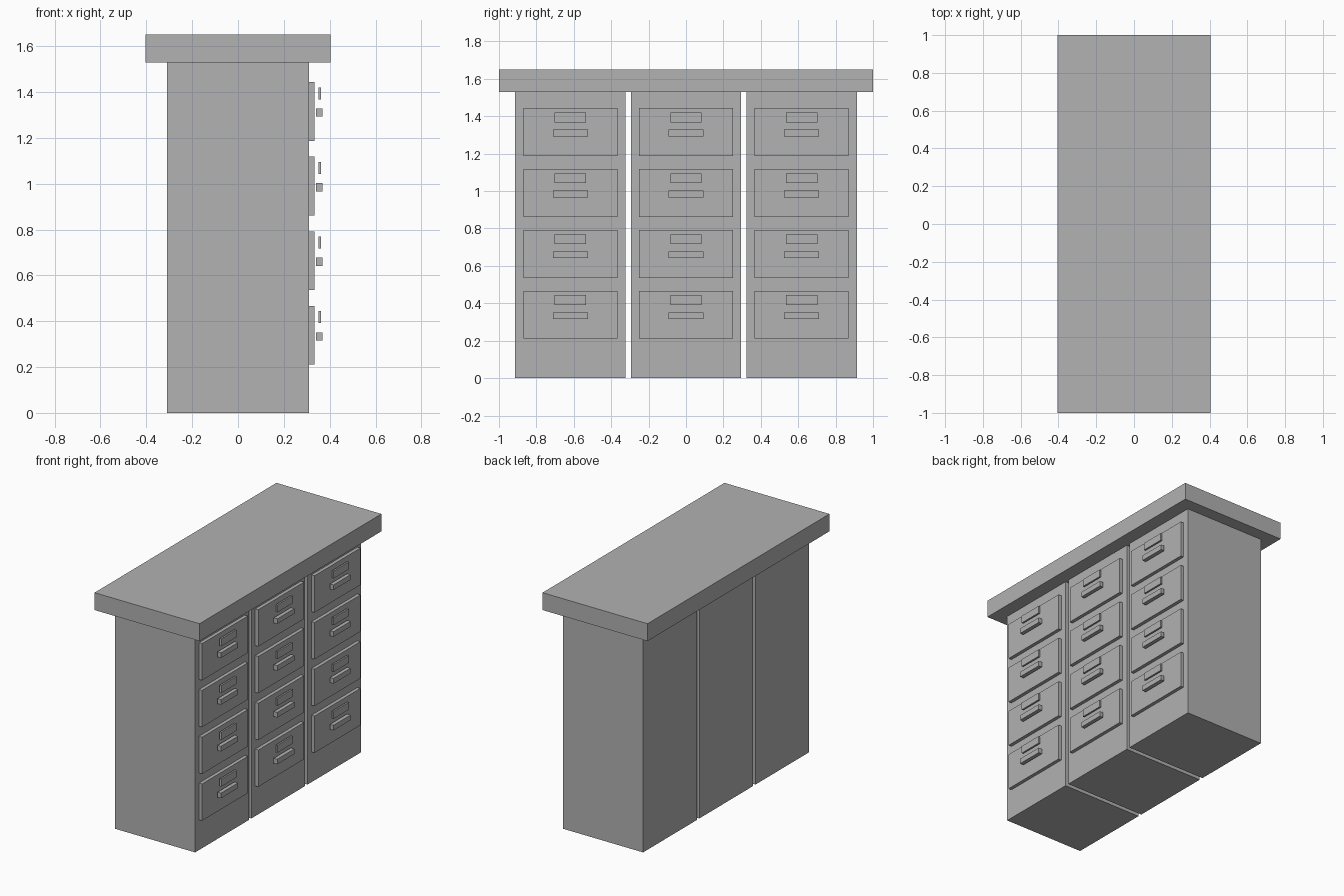
import bpy

if "Cube" in bpy.data.objects:
    bpy.data.objects.remove(bpy.data.objects["Cube"])

grey = bpy.data.materials.new("mid_grey")
grey.diffuse_color = (0.445, 0.445, 0.445, 1)
grey.use_nodes = True
grey.node_tree.nodes["Principled BSDF"].inputs["Base Color"].default_value = grey.diffuse_color


def box(name, x, y, z):
    """Box spanning the given (low, high) ranges."""
    bpy.ops.mesh.primitive_cube_add(size=1)
    ob = bpy.context.object
    ob.name = name
    ob.location = [(a + b) / 2 for a, b in (x, y, z)]
    ob.scale = [b - a for a, b in (x, y, z)]
    bpy.ops.object.transform_apply(location=True, rotation=False, scale=True)
    ob.data.materials.append(grey)
    return ob


def around(centre, half):
    return centre - half, centre + half


# Overhanging worktop
box("worktop", (-0.404, 0.404), (-1, 1), (1.529, 1.65))

# Three cabinets, each with four drawers
for y in (-0.618, 0, 0.618):
    box("cabinet", (-0.309, 0.309), around(y, 0.295), (0, 1.529))
    for row in range(4):
        z = 1.315 - 0.3255 * row
        box("drawer_front", (0.309, 0.333), around(y, 0.252), around(z, 0.128))
        box("label_plate", (0.351, 0.363), around(y, 0.084), (z + 0.053, z + 0.105))
        box("drawer_handle", (0.341, 0.368), around(y, 0.094), (z - 0.023, z + 0.013))
